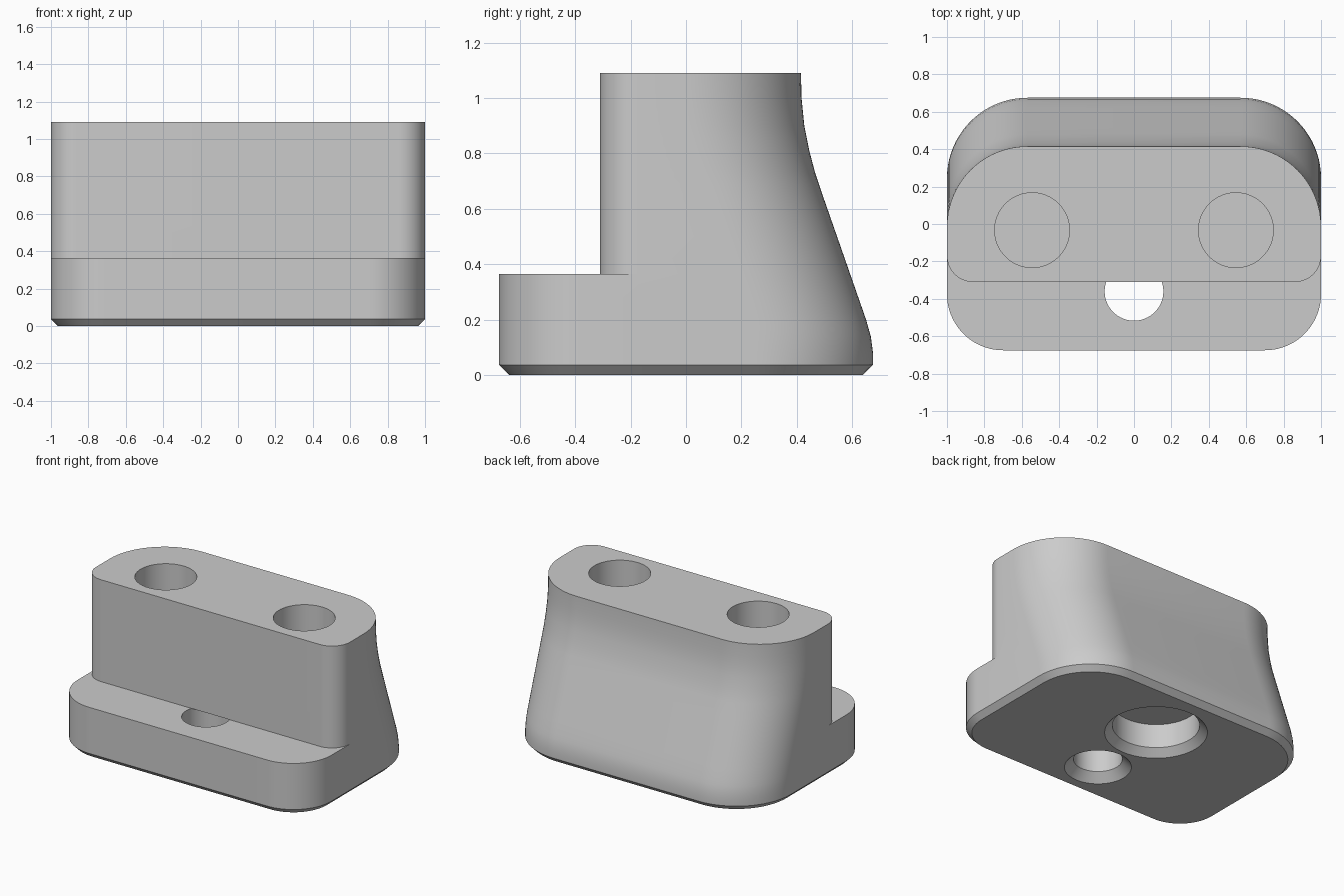
import bpy, bmesh, math

cube = bpy.data.objects.get("Cube")
if cube:
    bpy.data.objects.remove(cube, do_unlink=True)

grey = bpy.data.materials.new("plain grey")
grey.use_nodes = True
grey.diffuse_color = (0.6, 0.6, 0.6, 1)
grey.node_tree.nodes["Principled BSDF"].inputs["Base Color"].default_value = (0.6, 0.6, 0.6, 1)

SHELF, TOP, BEVEL = 0.365, 1.09, 0.037
SLAB, TOWER = (-0.675, 0.3), (-0.31, 0.14)   # front y, front corner radius
SEAM = TOWER[0] + TOWER[1]
BACK = [(0, 0.675), (0.08, 0.675), (0.14, 0.667), (0.2, 0.65), (0.65, 0.493), (0.73, 0.466),
        (0.81, 0.445), (0.9, 0.427), (1.0, 0.417), (1.09, 0.415)]


def back_y(z):
    for (z0, y0), (z1, y1) in zip(BACK, BACK[1:]):
        if z <= z1:
            return y0 + (y1 - y0) * (z - z0) / (z1 - z0)
    return BACK[-1][1]


def arc(cx, cy, r, start, steps=20):
    return [(cx + r * math.cos(start + math.pi / 2 * i / steps),
             cy + r * math.sin(start + math.pi / 2 * i / steps)) for i in range(steps + 1)]


def outline(z, front, inset=0.0):
    """Rounded outline at height z; the rear follows the flowing back curve."""
    fy, fr = front
    by, br, w = back_y(z) - inset, 0.43 - inset, 1 - inset
    fy, fr = fy + inset, fr - inset
    half = arc(w - fr, fy + fr, fr, -math.pi / 2) + [(w, SEAM)] + arc(w - br, by - br, br, 0)
    return [(x, y, z) for x, y in half + [(-x, y) for x, y in reversed(half)]]


def make_object(name, bm):
    bmesh.ops.recalc_face_normals(bm, faces=bm.faces)
    mesh = bpy.data.meshes.new(name)
    bm.to_mesh(mesh)
    bm.free()
    mesh.materials.append(grey)
    obj = bpy.data.objects.new(name, mesh)
    bpy.context.collection.objects.link(obj)
    return obj


def loft(name, rings):
    bm = bmesh.new()
    loops = [[bm.verts.new(p) for p in ring] for ring in rings]
    for a, b in zip(loops, loops[1:]):
        for i in range(len(a)):
            j = (i + 1) % len(a)
            bm.faces.new((a[i], a[j], b[j], b[i]))
    bm.faces.new(loops[0])
    bm.faces.new(loops[-1])
    bmesh.ops.remove_doubles(bm, verts=bm.verts, dist=1e-5)
    return make_object(name, bm)


def round_cutter(name, x, y, profile, sides=64):
    """Turned cutter from (radius, z) pairs."""
    return loft(name, [[(x + r * math.cos(math.tau * i / sides),
                         y + r * math.sin(math.tau * i / sides), z) for i in range(sides)]
                       for r, z in profile])


# Body: bevelled foot, shelf, then the tower
foot = [outline(0, SLAB, BEVEL)]
foot += [outline(z, SLAB) for z in (BEVEL, 0.08, 0.11, 0.14, 0.17, 0.2, 0.28, SHELF)]
tower = [outline(z, TOWER) for z in (SHELF, 0.5, 0.6, 0.65, 0.69, 0.73, 0.77, 0.81, 0.855, 0.9, 0.95, 1.0, TOP)]
body = loft("mount_body", foot + tower)

# Holes: two blind sockets on top, a screw hole in the shelf, a wide recess below
cutters = [round_cutter("socket_cutter", s * 0.545, -0.033, [(0.2, 0.55), (0.2, 1.2)]) for s in (-1, 1)]
cutters.append(round_cutter("screw_cutter", 0, -0.36,
                            [(0.235, -0.02), (0.157, 0.058), (0.157, SHELF)]))
cutters.append(round_cutter("recess_cutter", 0, 0.22,
                            [(0.35, -0.02), (0.28, 0.05), (0.28, 0.22)]))
# The front half of the screw hole opens through the shelf
bm = bmesh.new()
pts = [(0.157 * math.cos(math.tau * i / 64), -0.36 + 0.157 * math.sin(math.tau * i / 64)) for i in range(64)]
edge = math.sqrt(0.157 ** 2 - (TOWER[0] + 0.36) ** 2)
pts = [p for p in pts if p[1] < TOWER[0] - 0.001]
pts.sort(key=lambda p: math.atan2(p[0], -(p[1] + 0.36)))
pts = [(-edge, TOWER[0])] + pts + [(edge, TOWER[0])]
low, high = [[bm.verts.new((x, y, z)) for x, y in pts] for z in (0.2, 0.5)]
bm.faces.new(low)
bm.faces.new(high)
for i in range(len(pts)):
    j = (i + 1) % len(pts)
    bm.faces.new((low[i], low[j], high[j], high[i]))
cutters.append(make_object("shelf_cutter", bm))

bpy.ops.object.select_all(action="DESELECT")
bpy.context.view_layer.objects.active = body
body.select_set(True)
for cutter in cutters:
    mod = body.modifiers.new(cutter.name, "BOOLEAN")
    mod.operation, mod.solver, mod.object = "DIFFERENCE", "EXACT", cutter
    bpy.ops.object.modifier_apply(modifier=mod.name)
    bpy.data.objects.remove(cutter, do_unlink=True)

bpy.ops.object.shade_smooth_by_angle(angle=math.radians(30))
